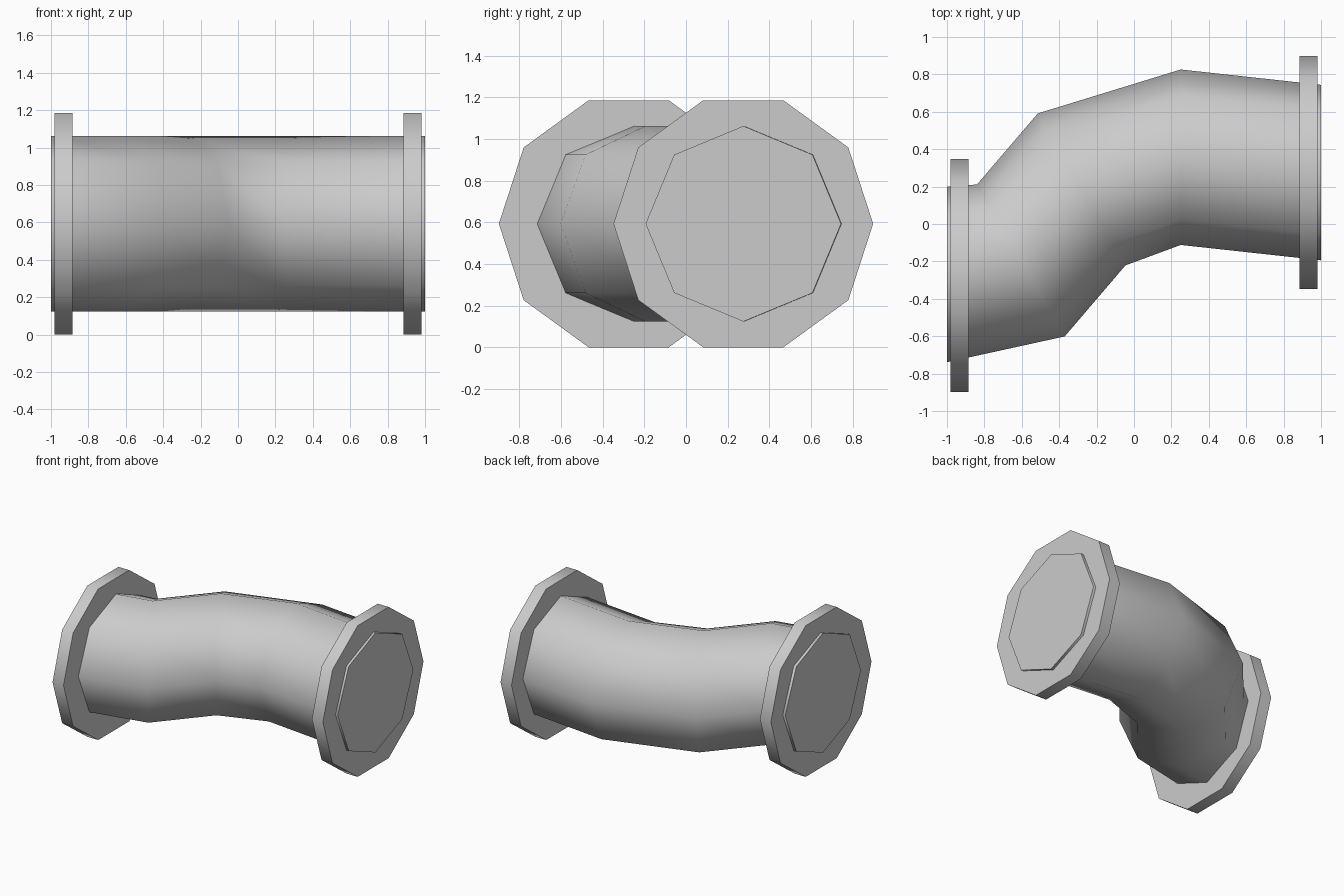
import bpy, bmesh, math
from mathutils import Vector

if "Cube" in bpy.data.objects:
    bpy.data.objects.remove(bpy.data.objects["Cube"], do_unlink=True)

AXIS_Z = 0.5925

grey = bpy.data.materials.new("plain grey")
grey.use_nodes = True
colour = (0.6, 0.6, 0.6, 1)
grey.diffuse_color = colour
grey.node_tree.nodes["Principled BSDF"].inputs["Base Color"].default_value = colour


def loft(name, stations, radius, sides):
    """Capped tube through (x, y, heading in degrees) stations."""
    bm = bmesh.new()
    rings = []
    for x, y, heading in stations:
        h = math.radians(heading)
        across = Vector((-math.sin(h), math.cos(h), 0))
        ring = []
        for i in range(sides):
            a = math.tau * i / sides
            centre = Vector((x, y, AXIS_Z))
            ring.append(bm.verts.new(centre + radius * (across * math.cos(a) + Vector((0, 0, math.sin(a))))))
        rings.append(ring)
    for r0, r1 in zip(rings, rings[1:]):
        for i in range(sides):
            j = (i + 1) % sides
            bm.faces.new((r0[i], r0[j], r1[j], r1[i]))
    bm.faces.new(rings[0])
    bm.faces.new(rings[-1])
    bmesh.ops.recalc_face_normals(bm, faces=bm.faces)
    mesh = bpy.data.meshes.new(name)
    bm.to_mesh(mesh)
    bm.free()
    mesh.materials.append(grey)
    obj = bpy.data.objects.new(name, mesh)
    bpy.context.collection.objects.link(obj)
    bpy.ops.object.select_all(action="DESELECT")
    obj.select_set(True)
    bpy.context.view_layer.objects.active = obj
    bpy.ops.object.shade_smooth_by_angle(angle=math.radians(60))
    return obj


# Bent eight-sided pipe
loft("bent_pipe", [(-1, -0.27, 0), (-0.605, -0.195, 30), (-0.28, 0.185, 30),
                   (0.25, 0.357, 0), (1, 0.275, 0)], 0.469, 8)

# Ten-sided end flanges
for name, side in (("left_flange", 1), ("right_flange", -1)):
    y = 0.275 * side
    loft(name, [(0.885 * side, y, 0), (0.98 * side, y, 0)], 0.623, 10)
